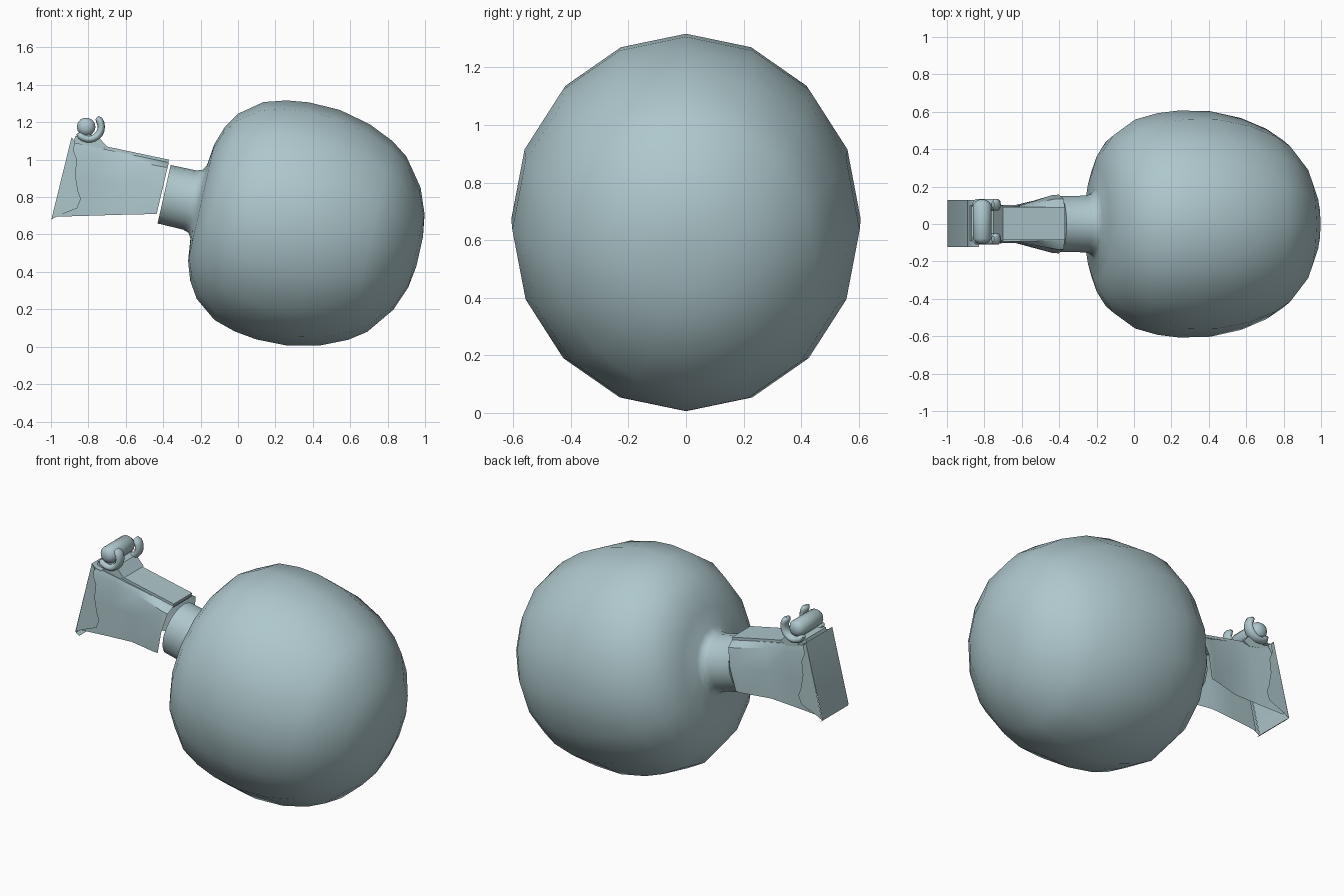
import bpy, bmesh, math
from mathutils import Vector

cube = bpy.data.objects.get("Cube")
if cube:
    bpy.data.objects.remove(cube, do_unlink=True)

mat = bpy.data.materials.new("pale_grey_teal")
mat.use_nodes = True
COLOR = (0.42, 0.57, 0.60, 1)
mat.diffuse_color = COLOR
mat.node_tree.nodes["Principled BSDF"].inputs["Base Color"].default_value = COLOR


def finish(bm, name, angle=35):
    bmesh.ops.recalc_face_normals(bm, faces=bm.faces)
    mesh = bpy.data.meshes.new(name)
    bm.to_mesh(mesh)
    bm.free()
    obj = bpy.data.objects.new(name, mesh)
    bpy.context.collection.objects.link(obj)
    mesh.materials.append(mat)
    bpy.ops.object.select_all(action='DESELECT')
    obj.select_set(True)
    bpy.context.view_layer.objects.active = obj
    bpy.ops.object.shade_smooth_by_angle(angle=math.radians(angle))
    return obj


def loft(bm, rings, closed=True, caps=True):
    """Skin a list of point rings; closed rings may be capped."""
    vs = [[bm.verts.new(p) for p in ring] for ring in rings]
    n = len(vs[0])
    for a, b in zip(vs, vs[1:]):
        for i in range(n if closed else n - 1):
            j = (i + 1) % n
            bm.faces.new((a[i], a[j], b[j], b[i]))
    if closed and caps:
        bm.faces.new(vs[0])
        bm.faces.new(vs[-1])
    return vs


def extrude_profile(name, pts, y0, y1):
    bm = bmesh.new()
    loft(bm, [[(x, y, z) for x, z in pts] for y in (y0, y1)])
    return finish(bm, name)


# Bulb with neck: turned about a tilted axis, slightly flattened in y
SIDES = 16
start = Vector((-0.395, 0, 0.815))
axis = Vector((0.976, 0, -0.219))
up = Vector((0.219, 0, 0.976))
side = Vector((0, 0.935, 0))
profile = [(0, .16), (.14, .162), (.172, .172), (.189, .2), (.203, .32),
           (.237, .42), (.293, .508), (.41, .597), (.53, .633), (.65, .649),
           (.82, .645), (.99, .606), (1.13, .544), (1.22, .48),
           (1.33, .335), (1.382, .2), (1.4, .08)]
bm = bmesh.new()
rings = []
for s, r in profile:
    ring = []
    for k in range(SIDES):
        a = math.tau * k / SIDES
        ring.append(start + axis * s + (up * math.cos(a) + side * math.sin(a)) * r)
    rings.append(ring)
loft(bm, rings)
finish(bm, "bulb_and_neck", 65)

# Handle: open-bottomed shell, arched at the neck and boxy further out
stations = [  # top point, bottom point, half widths from the top edge down
    ((-.37, .985), (-.435, .71), (.085, .135, .157, .145)),
    ((-.41, .993), (-.46, .709), (.088, .135, .155, .143)),
    ((-.60, 1.033), (-.64, .705), (.092, .1, .1, .1)),
    ((-.74, 1.062), (-.80, .70), (.095, .102, .104, .106)),
    ((-.88, 1.092), (-.97, .695), (.1, .115, .117, .117)),
]
drops = (0, .1, .5, 1)
bm = bmesh.new()
rings = []
for top, bottom, widths in stations:
    t, b = Vector((top[0], 0, top[1])), Vector((bottom[0], 0, bottom[1]))
    half = [(t.lerp(b, d), w) for d, w in zip(drops, widths)]
    ring = [p + Vector((0, w, 0)) for p, w in reversed(half)]
    ring += [p - Vector((0, w, 0)) for p, w in half]
    rings.append(ring)
loft(bm, rings, closed=False)
finish(bm, "handle_shell")

# Raised strip along the top of the handle
extrude_profile("handle_top_strip", [(-.37, 1.0), (-.375, .975), (-.72, 1.05), (-.71, 1.072)],
                -.085, .09)

# End flange: sloped plate with a curled lip and side cheeks
cheek = [(-.89, 1.12), (-.998, .68), (-.96, .7), (-.86, .74), (-.84, .79),
         (-.855, .83), (-.87, .92), (-.86, 1.0), (-.88, 1.05), (-.87, 1.095)]
wrap = [(-.83, 1.09), (-.87, 1.1), (-.89, 1.12), (-.998, .69), (-.997, .675), (-.975, .66)]
bm = bmesh.new()
loft(bm, [[(x, y, z) for x, z in wrap] for y in (-.123, .128)], closed=False)
for y in (-.123, .128):
    bm.faces.new([bm.verts.new((x, y, z)) for x, z in cheek])
finish(bm, "end_flange")

# Clip base
extrude_profile("clip_base", [(-.885, 1.08), (-.87, 1.125), (-.82, 1.14), (-.75, 1.125),
                              (-.70, 1.07), (-.74, 1.05)], -.09, .1)

# Pin: a round bar with domed ends
PIN = Vector((-.812, .012, 1.175))
bm = bmesh.new()
rings = []
for y, r in [(-.118, .015), (-.11, .035), (-.09, .05), (.09, .05), (.11, .035), (.118, .015)]:
    rings.append([PIN + Vector((r * math.cos(math.tau * k / 14), y,
                                r * math.sin(math.tau * k / 14))) for k in range(14)])
loft(bm, rings)
finish(bm, "clip_pin", 60)

# Two curled hooks cradling the pin
for name, y in (("clip_hook_back", .103), ("clip_hook_front", -.08)):
    bm = bmesh.new()
    rings = []
    for i in range(13):
        a = math.radians(-150 + 200 * i / 12)
        out = Vector((math.cos(a), 0, math.sin(a)))
        mid = Vector((-.797, y, 1.175)) + out * .066
        size = .6 if i in (0, 12) else 1
        rings.append([mid + out * (.02 * size * math.cos(math.tau * k / 10))
                      + Vector((0, .032 * size * math.sin(math.tau * k / 10), 0))
                      for k in range(10)])
    loft(bm, rings)
    finish(bm, name, 60)
